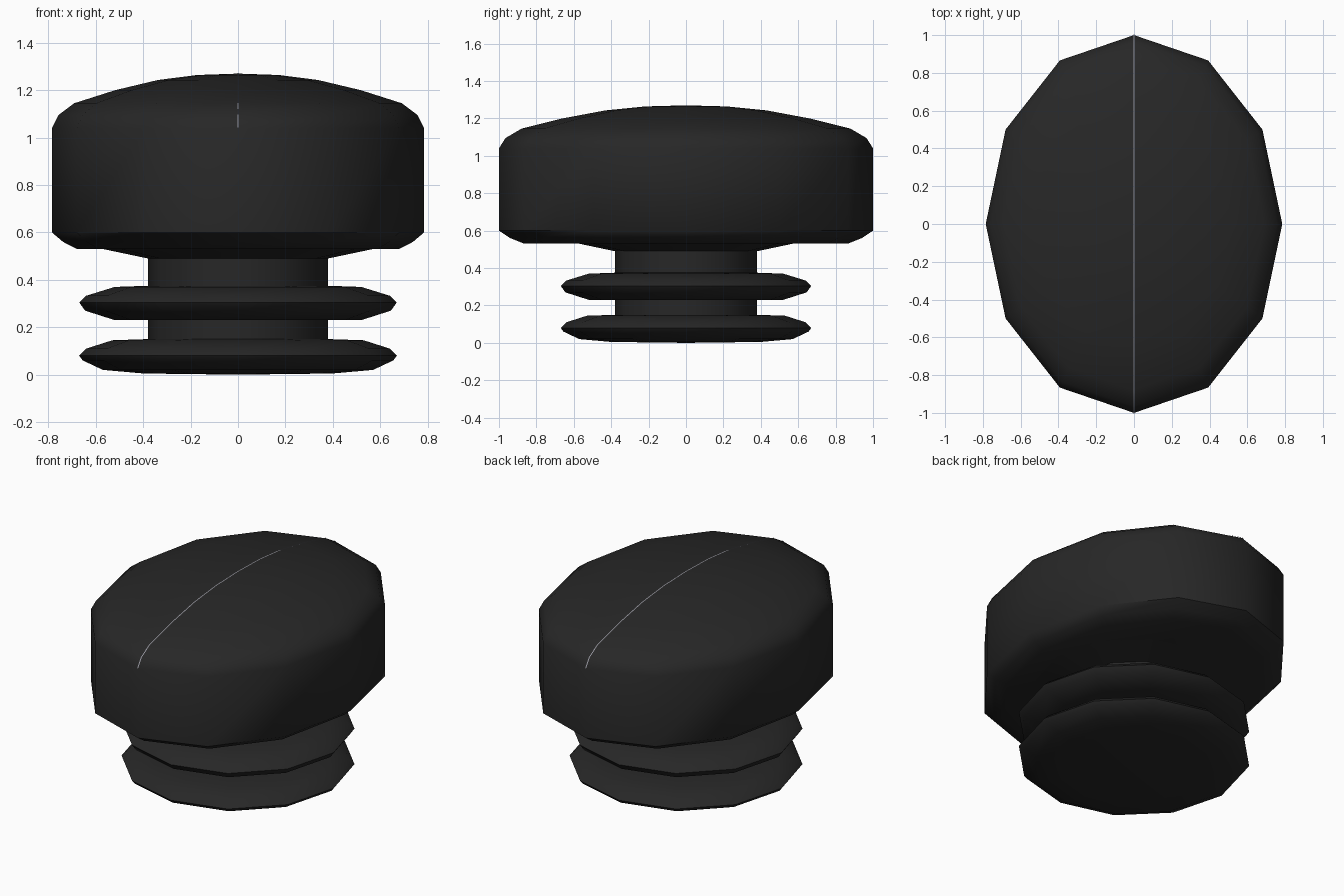
import bpy, bmesh, math

if "Cube" in bpy.data.objects:
    bpy.data.objects.remove(bpy.data.objects["Cube"])

SIDES = 12


def material(name, rgb):
    m = bpy.data.materials.new(name)
    m.diffuse_color = (*rgb, 1)
    m.use_nodes = True
    m.node_tree.nodes["Principled BSDF"].inputs["Base Color"].default_value = m.diffuse_color
    return m


def finish(name, bm, mat, angle):
    bmesh.ops.recalc_face_normals(bm, faces=bm.faces)
    me = bpy.data.meshes.new(name)
    bm.to_mesh(me)
    bm.free()
    ob = bpy.data.objects.new(name, me)
    bpy.context.collection.objects.link(ob)
    me.materials.append(mat)
    bpy.ops.object.select_all(action='DESELECT')
    bpy.context.view_layer.objects.active = ob
    ob.select_set(True)
    bpy.ops.object.shade_smooth_by_angle(angle=math.radians(angle))
    return ob


def lathe(name, profile, mat, x_scale=1.0, angle=50):
    """Spin (radius, z) points around z; radius 0 makes a pole."""
    bm = bmesh.new()
    rings = []
    for r, z in profile:
        n = SIDES if r > 0 else 1
        rings.append([bm.verts.new((r * x_scale * math.cos(2 * math.pi * i / SIDES),
                                    r * math.sin(2 * math.pi * i / SIDES), z))
                      for i in range(n)])
    for a, b in zip(rings, rings[1:]):
        for i in range(SIDES):
            j = (i + 1) % SIDES
            quad = [a[i % len(a)], a[j % len(a)], b[j % len(b)], b[i % len(b)]]
            bm.faces.new(list(dict.fromkeys(quad)))
    return finish(name, bm, mat, angle)


black = material("black_rubber", (0.02, 0.02, 0.02))
grey = material("seam_grey", (0.3, 0.3, 0.34))

# Oval domed cap
dome = [(1.0, 1.04), (0.965, 1.095), (0.88, 1.145), (0.66, 1.20),
        (0.43, 1.243), (0.22, 1.264), (0, 1.27)]
lathe("cap", [(0, 0.53), (0.865, 0.53), (0.94, 0.56), (1.0, 0.60)] + dome,
      black, x_scale=0.785)

# Round stem with two flexible flanges and a flared neck
lathe("ribbed_stem", [
    (0, 0), (0.40, 0.005), (0.57, 0.02), (0.655, 0.06), (0.67, 0.08),
    (0.64, 0.11), (0.53, 0.145), (0.38, 0.15),
    (0.38, 0.23), (0.52, 0.23), (0.645, 0.27), (0.67, 0.305),
    (0.64, 0.333), (0.52, 0.37), (0.38, 0.375),
    (0.38, 0.49), (0.57, 0.53), (0, 0.532)], black)

# Fine seam line running front to back over the dome
path = [(-r, z) for r, z in dome] + [(r, z) for r, z in dome[-2::-1]]
bm = bmesh.new()
rows = [[bm.verts.new((x, y * 1.002, z + 0.002)) for x in (-0.003, 0.003)]
        for y, z in path]
for a, b in zip(rows, rows[1:]):
    bm.faces.new((a[0], a[1], b[1], b[0]))
finish("seam_line", bm, grey, 40)
